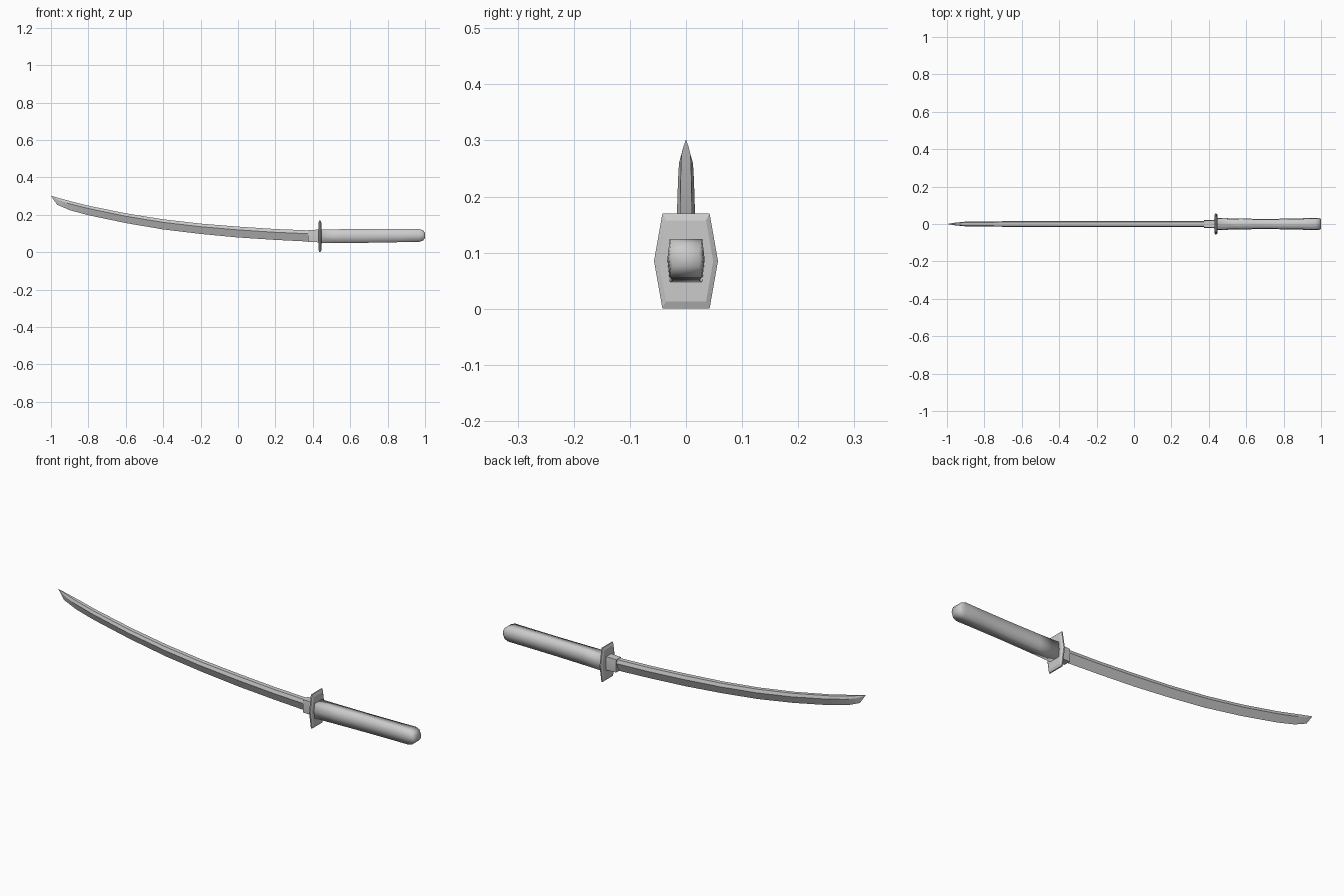
import bpy, bmesh, math

if "Cube" in bpy.data.objects:
    bpy.data.objects.remove(bpy.data.objects["Cube"])


def loft(name, rings, angle):
    """Skin a list of equal-length point rings, capping both ends."""
    bm = bmesh.new()
    vs = [[bm.verts.new(p) for p in ring] for ring in rings]
    n = len(rings[0])
    for a, b in zip(vs, vs[1:]):
        for i in range(n):
            j = (i + 1) % n
            bm.faces.new((a[i], a[j], b[j], b[i]))
    bm.faces.new(vs[0])
    bm.faces.new(vs[-1])
    bmesh.ops.remove_doubles(bm, verts=bm.verts, dist=0.0002)
    bmesh.ops.recalc_face_normals(bm, faces=bm.faces)
    me = bpy.data.meshes.new(name)
    bm.to_mesh(me)
    bm.free()
    ob = bpy.data.objects.new(name, me)
    bpy.context.collection.objects.link(ob)
    bpy.ops.object.select_all(action='DESELECT')
    ob.select_set(True)
    bpy.context.view_layer.objects.active = ob
    bpy.ops.object.shade_smooth_by_angle(angle=math.radians(angle))
    return ob


def hexagon(x, lo, hi, y_mid, y_end):
    mid = (lo + hi) / 2
    return [(x, -y_end, lo), (x, y_end, lo), (x, y_mid, mid),
            (x, y_end, hi), (x, -y_end, hi), (x, -y_mid, mid)]


# Curved blade: spine x, spine z, edge x, edge z, half thickness
stations = [
    (0.40, 0.116, 0.40, 0.056, 0.017), (0.20, 0.124, 0.20, 0.066, 0.017),
    (0.00, 0.137, 0.00, 0.079, 0.017), (-0.20, 0.153, -0.20, 0.098, 0.0165),
    (-0.40, 0.176, -0.40, 0.122, 0.016), (-0.60, 0.208, -0.60, 0.156, 0.0155),
    (-0.80, 0.249, -0.80, 0.198, 0.014), (-0.90, 0.274, -0.90, 0.225, 0.0125),
    (-0.955, 0.289, -0.967, 0.254, 0.007), (-1.0, 0.302, -1.0, 0.302, 0.0)]
blade = []
for sx, sz, ex, ez, t in stations:
    rx, rz = sx + (ex - sx) * 0.3, sz + (ez - sz) * 0.3
    blade.append([(sx, -t * 0.65, sz), (sx, t * 0.65, sz), (rx, t, rz),
                  (ex, 0, ez), (rx, -t, rz)])
loft("blade", blade, 15)

# Collar at the base of the blade
loft("blade_collar", [hexagon(0.375, 0.055, 0.119, 0.021, 0.018),
                      hexagon(0.436, 0.053, 0.121, 0.023, 0.020)], 20)

# Six-sided guard with bevelled rim
loft("guard", [hexagon(x, 0.085 - 0.085 * s, 0.085 + 0.085 * s, 0.057 * s, 0.042 * s)
               for x, s in ((0.430, 0.85), (0.435, 1), (0.441, 1), (0.446, 0.85))], 20)

# Softly waisted grip with rounded pommel end
profile = [(0.440, 0.048, 0.122, 0.033), (0.55, 0.049, 0.123, 0.029),
           (0.72, 0.051, 0.124, 0.027), (0.88, 0.054, 0.124, 0.030),
           (0.97, 0.056, 0.124, 0.033), (0.990, 0.063, 0.117, 0.031),
           (1.0, 0.076, 0.102, 0.026)]
loft("grip", [hexagon(x, lo, hi, y, y * 0.88) for x, lo, hi, y in profile], 180)
